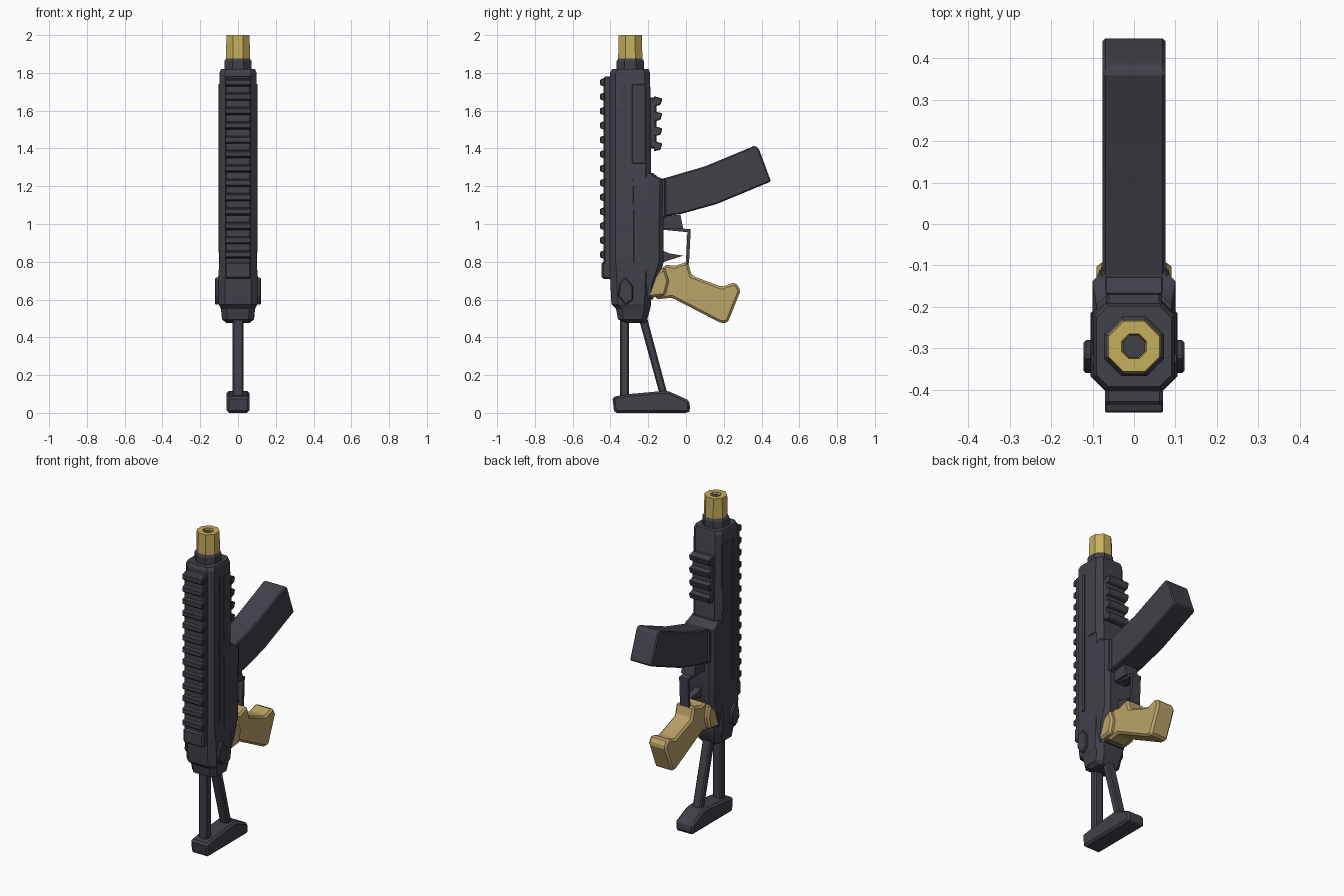
import bpy, bmesh, math
from mathutils import Vector


def material(name, rgb):
    m = bpy.data.materials.new(name)
    m.diffuse_color = (*rgb, 1)
    return m


DARK = material("dark gunmetal", (0.052, 0.052, 0.068))
GOLD = material("bright gold", (0.56, 0.43, 0.11))
TAN = material("tan gold", (0.50, 0.37, 0.14))


def finish(name, bm, mat, bevel=0.0):
    bmesh.ops.recalc_face_normals(bm, faces=bm.faces)
    if bevel:
        edges = [e for e in bm.edges if e.calc_face_angle(0) > 0.5]
        bmesh.ops.bevel(bm, geom=edges, offset=bevel, segments=1, affect='EDGES')
    me = bpy.data.meshes.new(name)
    bm.to_mesh(me)
    bm.free()
    me.materials.append(mat)
    me.shade_smooth()
    me.set_sharp_from_angle(angle=math.radians(25))
    ob = bpy.data.objects.new(name, me)
    bpy.context.collection.objects.link(ob)
    return ob


def bridge(bm, rings, caps=True):
    n = len(rings[0])
    for a, b in zip(rings, rings[1:]):
        for i in range(n):
            j = (i + 1) % n
            bm.faces.new((a[i], a[j], b[j], b[i]))
    if caps:
        bm.faces.new(rings[0])
        bm.faces.new(rings[-1])


def profile(name, pts, half, mat, bevel=0.0, x=0.0):
    """Side outline in (y, z), extruded across x."""
    bm = bmesh.new()
    bridge(bm, [[bm.verts.new((x + s * half, y, z)) for y, z in pts] for s in (-1, 1)])
    return finish(name, bm, mat, bevel)


def box(name, half, y0, y1, z0, z1, mat=DARK, bevel=0.0, x=0.0):
    return profile(name, [(y0, z0), (y1, z0), (y1, z1), (y0, z1)], half, mat, bevel, x)


def stack(name, sections, mat):
    """Chamfered rectangles (z, half width, y0, y1, chamfer) lofted upward."""
    bm = bmesh.new()
    rings = []
    for z, h, y0, y1, c in sections:
        pts = [(-h + c, y0), (h - c, y0), (h, y0 + c), (h, y1 - c),
               (h - c, y1), (-h + c, y1), (-h, y1 - c), (-h, y0 + c)]
        rings.append([bm.verts.new((x, y, z)) for x, y in pts])
    bridge(bm, rings)
    return finish(name, bm, mat)


def lathe(name, pts, cy, mat, sides=8):
    """(radius, z) outline turned about a vertical axis."""
    bm = bmesh.new()
    rings = [[bm.verts.new((r * math.cos((i + .5) * math.tau / sides),
                            cy + r * math.sin((i + .5) * math.tau / sides), z))
              for i in range(sides)] for r, z in pts]
    bridge(bm, rings)
    return finish(name, bm, mat)


# Main body and lower receiver
stack("main_body", [
    (0.475, 0.06, -0.31, -0.22, 0.015), (0.495, 0.085, -0.36, -0.205, 0.03),
    (0.55, 0.09, -0.37, -0.19, 0.03), (0.575, 0.103, -0.395, -0.185, 0.035),
    (0.72, 0.105, -0.402, -0.18, 0.035), (0.80, 0.098, -0.402, -0.18, 0.03),
    (1.80, 0.098, -0.402, -0.19, 0.03), (1.82, 0.09, -0.392, -0.198, 0.028)], DARK)
stack("lower_receiver", [
    (0.60, 0.085, -0.30, -0.175, 0.02), (0.70, 0.10, -0.30, -0.145, 0.03),
    (0.80, 0.10, -0.30, -0.118, 0.025), (1.00, 0.10, -0.30, -0.118, 0.025),
    (1.235, 0.10, -0.30, -0.118, 0.02), (1.25, 0.095, -0.29, -0.15, 0.02),
    (1.27, 0.09, -0.28, -0.175, 0.02)], DARK)
box("magazine_well", 0.085, -0.20, -0.105, 1.03, 1.24, bevel=0.008)

# Side details, mirrored
for s, side in ((-1, "left"), (1, "right")):
    profile("selector_" + side, [(-0.36, 0.62), (-0.32, 0.57), (-0.28, 0.60),
                                 (-0.28, 0.67), (-0.32, 0.72), (-0.35, 0.69)],
            0.012, DARK, 0.006, s * 0.11)
    box("side_strip_" + side, 0.004, -0.335, -0.315, 0.85, 1.74, x=s * 0.099)
    box("side_panel_" + side, 0.004, -0.285, -0.215, 1.32, 1.74, bevel=0.003, x=s * 0.098)

# Toothed rails
box("front_rail_base", 0.07, -0.436, -0.395, 0.71, 1.78, bevel=0.008)
box("rail_end_block", 0.07, -0.447, -0.40, 0.71, 0.80, bevel=0.01)
for i in range(13):
    z = 0.815 + i * 0.076
    profile("front_rail_tooth", [(-0.43, z), (-0.455, z + 0.008),
                                 (-0.455, z + 0.038), (-0.43, z + 0.046)],
            0.07, DARK, 0.004)
box("rear_rail_base", 0.068, -0.20, -0.155, 1.40, 1.67, bevel=0.008)
for i in range(4):
    z = 1.385 + i * 0.079
    profile("rear_rail_tooth", [(-0.17, z), (-0.135, z + 0.008),
                                (-0.125, z + 0.042), (-0.17, z + 0.055)],
            0.07, DARK, 0.004)

# Muzzle
lathe("barrel_collar", [(0.078, 1.81), (0.078, 1.862), (0.066, 1.88)], -0.295, DARK)
lathe("muzzle", [(0.069, 1.872), (0.069, 1.90), (0.066, 2.0), (0.032, 2.0), (0.028, 1.95)],
      -0.295, GOLD)
lathe("bore", [(0.029, 1.94), (0.029, 1.985)], -0.295, DARK)

# Magazine, gently curved
profile("magazine", [(-0.14, 1.235), (0.10, 1.305), (0.365, 1.415), (0.385, 1.40),
                     (0.45, 1.225), (0.16, 1.105), (-0.02, 1.055), (-0.14, 1.035)],
        0.076, DARK, 0.007)

# Trigger and guard
profile("guard_block", [(-0.13, 1.04), (-0.03, 1.05), (-0.015, 0.975), (-0.13, 0.975)],
        0.045, DARK)
profile("guard_top", [(-0.13, 0.985), (0.025, 0.972), (0.025, 0.955), (-0.13, 0.97)], 0.03, DARK)
profile("guard_bar", [(0.008, 0.97), (0.025, 0.97), (0.016, 0.79), (-0.001, 0.79)], 0.03, DARK)
profile("trigger", [(-0.13, 0.862), (-0.09, 0.845), (-0.015, 0.832), (-0.13, 0.795)], 0.02, DARK)

# Pistol grip
profile("pistol_grip", [(-0.11, 0.787), (-0.065, 0.777), (0.01, 0.80), (0.03, 0.727),
                        (0.19, 0.667), (0.26, 0.692), (0.29, 0.65), (0.22, 0.475),
                        (0.18, 0.478), (-0.075, 0.61), (-0.16, 0.60), (-0.175, 0.69)],
        0.062, TAN, 0.012)
profile("grip_collar", [(-0.115, 0.775), (-0.09, 0.70), (-0.11, 0.62),
                        (-0.20, 0.61), (-0.21, 0.69)], 0.09, TAN, 0.012)

# Folding stock
box("stock_rod", 0.03, -0.35, -0.303, 0.07, 0.50, bevel=0.008)
profile("stock_strut", [(-0.25, 0.50), (-0.205, 0.50), (-0.098, 0.10), (-0.14, 0.10)],
        0.03, DARK, 0.008)
profile("butt_plate", [(-0.39, 0.085), (-0.30, 0.10), (-0.12, 0.116), (-0.09, 0.114),
                       (0.018, 0.065), (0.022, 0.01), (0.01, 0.0), (-0.38, 0.0)],
        0.06, DARK, 0.012)
